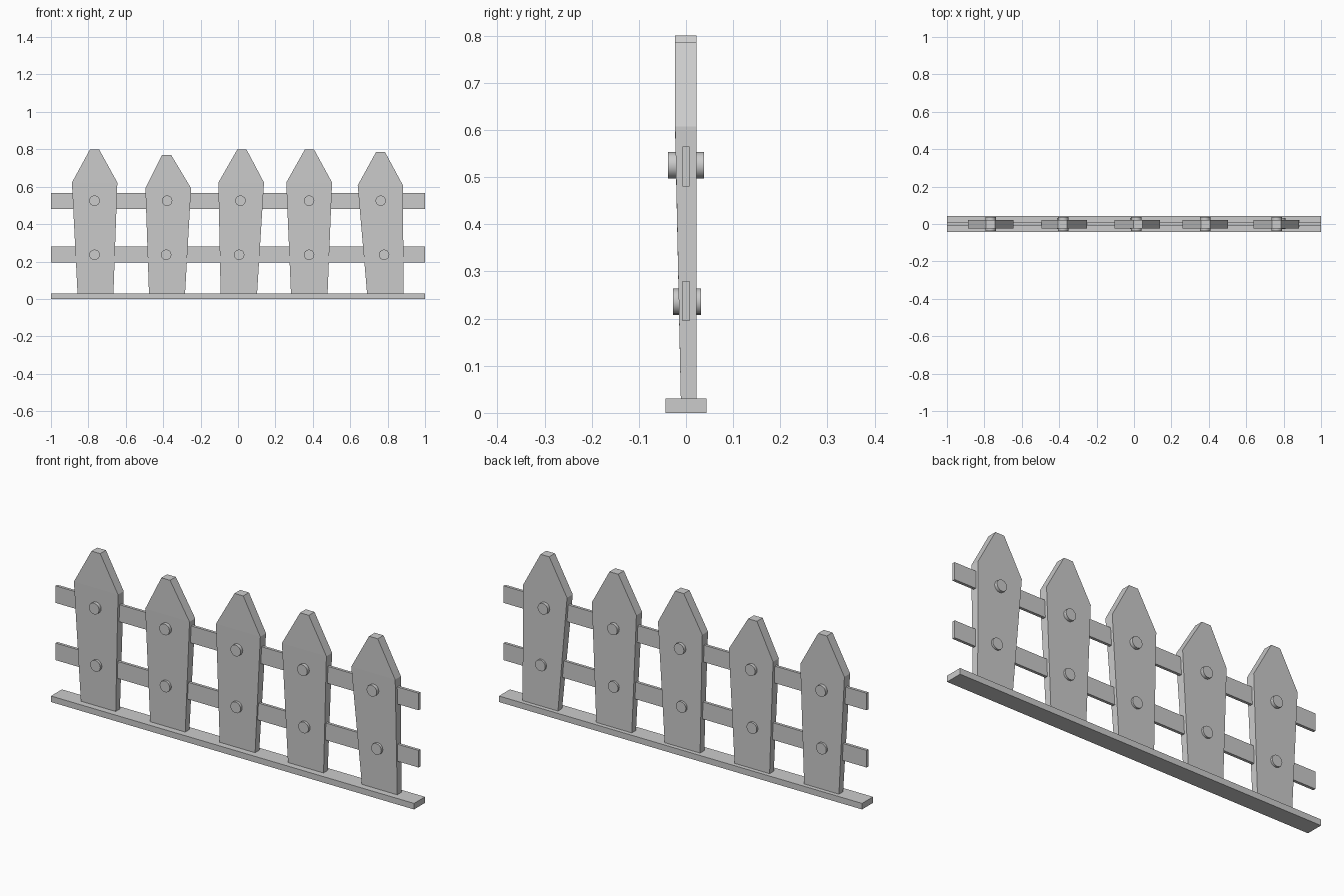
import bpy, bmesh, math

if "Cube" in bpy.data.objects:
    bpy.data.objects.remove(bpy.data.objects["Cube"])


def add_box(name, x, y, z):
    """Box from (min, max) ranges."""
    bpy.ops.mesh.primitive_cube_add(size=1, location=(sum(x) / 2, sum(y) / 2, sum(z) / 2))
    ob = bpy.context.object
    ob.name = name
    ob.scale = (x[1] - x[0], y[1] - y[0], z[1] - z[0])
    return ob


def add_picket(name, bottom, shoulder, tip, shoulder_z, tip_z):
    """Pointed board, thinner towards the foot on its front face."""
    outline = [(bottom[0], 0.03, -0.011), (bottom[1], 0.03, -0.011),
               (shoulder[1], shoulder_z, -0.023), (tip[1], tip_z, -0.023),
               (tip[0], tip_z, -0.023), (shoulder[0], shoulder_z, -0.023)]
    bm = bmesh.new()
    front = [bm.verts.new((x, y, z)) for x, z, y in outline]
    back = [bm.verts.new((x, 0.022, z)) for x, z, y in outline]
    # front and back each split at the shoulder so all faces stay planar
    for ring in (front, back):
        bm.faces.new((ring[0], ring[1], ring[2], ring[5]))
        bm.faces.new((ring[5], ring[2], ring[3], ring[4]))
    for i in range(6):
        j = (i + 1) % 6
        bm.faces.new((front[i], front[j], back[j], back[i]))
    bmesh.ops.recalc_face_normals(bm, faces=bm.faces)
    me = bpy.data.meshes.new(name)
    bm.to_mesh(me)
    bm.free()
    bpy.context.collection.objects.link(bpy.data.objects.new(name, me))


def add_peg(name, x, z, y):
    """Round peg running through picket and rail."""
    bpy.ops.mesh.primitive_cylinder_add(vertices=16, radius=0.028, depth=y[1] - y[0],
                                        location=(x, sum(y) / 2, z),
                                        rotation=(math.pi / 2, 0, 0))
    ob = bpy.context.object
    ob.name = name
    bpy.ops.object.shade_smooth_by_angle()


# ground board and two rails
add_box("base_board", (-1, 1), (-0.043, 0.043), (0, 0.03))
add_box("lower_rail", (-1, 1), (-0.007, 0.007), (0.195, 0.28))
add_box("upper_rail", (-1, 1), (-0.007, 0.007), (0.48, 0.565))

# pickets: bottom, shoulder and tip x ranges, shoulder z, tip z, upper/lower peg x
pickets = [
    ((-0.858, -0.666), (-0.888, -0.645), (-0.791, -0.743), 0.622, 0.80, -0.767, -0.767),
    ((-0.476, -0.283), (-0.495, -0.251), (-0.406, -0.358), 0.592, 0.77, -0.379, -0.384),
    ((-0.093, 0.102), (-0.105, 0.139), (-0.003, 0.045), 0.622, 0.80, 0.013, 0.006),
    ((0.283, 0.479), (0.258, 0.503), (0.358, 0.406), 0.622, 0.80, 0.380, 0.380),
    ((0.690, 0.885), (0.640, 0.882), (0.738, 0.786), 0.607, 0.785, 0.763, 0.781),
]
for n, (bottom, shoulder, tip, sz, tz, ux, lx) in enumerate(pickets, 1):
    add_picket(f"picket_{n}", bottom, shoulder, tip, sz, tz)
    add_peg(f"upper_peg_{n}", ux, 0.525, (-0.038, 0.038))
    add_peg(f"lower_peg_{n}", lx, 0.236, (-0.028, 0.032))
